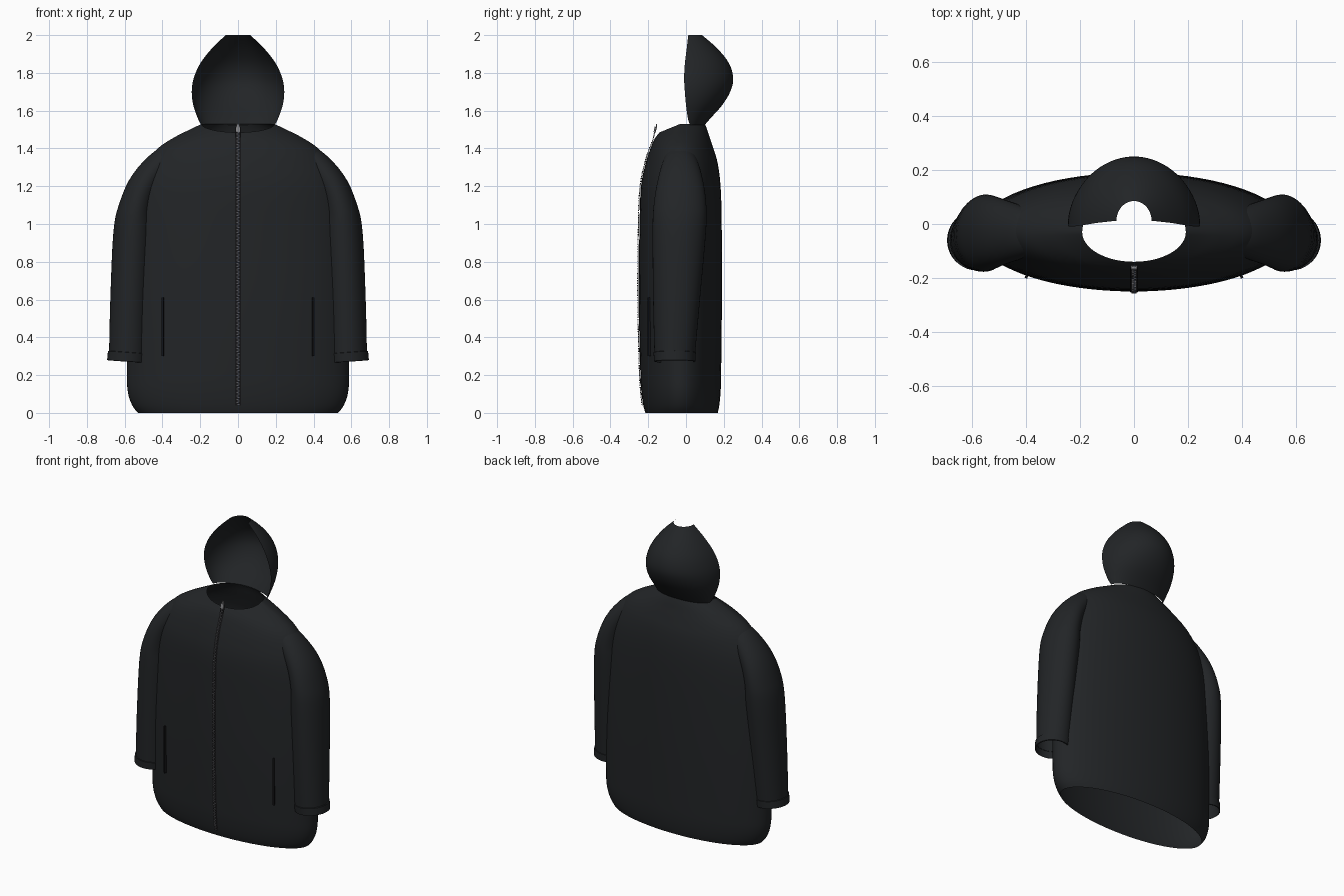
import bpy, bmesh
from math import sin, cos, pi, radians, sqrt
from mathutils import Vector, Matrix

if "Cube" in bpy.data.objects:
    bpy.data.objects.remove(bpy.data.objects["Cube"])


def material(name, c):
    m = bpy.data.materials.new(name)
    m.diffuse_color = (*c, 1)
    m.use_nodes = True
    m.node_tree.nodes["Principled BSDF"].inputs["Base Color"].default_value = m.diffuse_color
    return m


FABRIC = material("dark_fabric", (0.016, 0.018, 0.020))
TRIM = material("black_trim", (0.008, 0.008, 0.009))
METAL = material("zip_metal", (0.10, 0.10, 0.11))


def finish(name, bm, mat, angle=40):
    me = bpy.data.meshes.new(name)
    bm.to_mesh(me)
    bm.free()
    ob = bpy.data.objects.new(name, me)
    bpy.context.collection.objects.link(ob)
    me.materials.append(mat)
    bpy.ops.object.select_all(action='DESELECT')
    ob.select_set(True)
    bpy.context.view_layer.objects.active = ob
    bpy.ops.object.shade_smooth_by_angle(angle=radians(angle))
    return ob


def spline(rows, n=4):
    """Catmull-Rom refinement of a list of parameter rows."""
    out = []
    for i in range(len(rows) - 1):
        p = [rows[max(0, min(len(rows) - 1, i + k))] for k in (-1, 0, 1, 2)]
        for s in range(n):
            t = s / n
            out.append([0.5 * (2*b + (c - a)*t + (2*a - 5*b + 4*c - d)*t*t
                               + (3*b - a - 3*c + d)*t**3) for a, b, c, d in zip(*p)])
    return out + [list(rows[-1])]


def loft(name, rings, mat, closed=True):
    bm = bmesh.new()
    vs = [[bm.verts.new(p) for p in r] for r in rings]
    m = len(vs[0])
    for a, b in zip(vs, vs[1:]):
        for j in range(m if closed else m - 1):
            k = (j + 1) % m
            bm.faces.new((a[j], a[k], b[k], b[j]))
    return finish(name, bm, mat)


# Body: rows of z, half width, front y, back y, drop of the front edge
BODY = spline([(0, .53, -.215, .168, 0), (.04, .56, -.226, .176, 0),
               (.11, .583, -.236, .183, 0), (.22, .588, -.242, .186, 0),
               (.6, .586, -.25, .19, 0), (1.0, .565, -.246, .189, 0),
               (1.2, .535, -.238, .183, 0), (1.32, .485, -.214, .168, 0),
               (1.40, .425, -.19, .145, .005), (1.46, .335, -.172, .125, .02),
               (1.5, .255, -.155, .112, .033), (1.53, .192, -.14, .1, .045)])


def body_ring(r, n=72):
    z, w, f, b, drop = r
    c = -.03
    pts = []
    for i in range(n):
        a = 2 * pi * i / n
        s = sin(a)
        pts.append((w * cos(a), c + s * ((b - c) if s > 0 else (c - f)),
                    z - drop * max(0, -s)))
    return pts


loft("coat_body", [body_ring(r) for r in BODY], FABRIC)

# Hood: open half shell with a small opening at the crown
# rows of z, half width, front edge y, back y
HOOD = spline([(1.525, .195, .02, .1), (1.56, .213, .01, .13), (1.63, .237, .0, .192),
               (1.70, .245, -.006, .234), (1.77, .235, -.01, .25),
               (1.85, .2, -.006, .228), (1.93, .138, .004, .165), (2.0, .065, .012, .085)])
loft("hood", [[(w * cos(pi*i/40), f + (b - f) * sin(pi*i/40), z) for i in range(41)]
              for z, w, f, b in HOOD], FABRIC, closed=False)

# Sleeves: rows of centre x, centre z, half width, tilt, centre y, half depth
SLEEVE = spline([(.583, .30, .1, 2, -.06, .107), (.573, .6, .103, 2, -.05, .124),
                 (.556, .95, .104, 4, -.036, .141), (.54, 1.09, .09, 14, -.032, .14),
                 (.49, 1.22, .08, 32, -.03, .122), (.395, 1.335, .068, 48, -.03, .09),
                 (.3, 1.39, .05, 60, -.03, .06)])
CUFF = [(.583, .322, .1, 4, -.06, .106), (.584, .32, .105, 4, -.06, .112),
        (.588, .273, .105, 4, -.06, .109), (.588, .271, .099, 4, -.06, .104),
        (.584, .315, .096, 4, -.06, .102)]


def sleeve_ring(r, side, n=40):
    x, z, w, tilt, y, d = r
    t = radians(tilt)
    return [(side * (x + w * cos(a) * cos(t)), y + d * sin(a), z + w * cos(a) * sin(t))
            for a in (2 * pi * i / n * side for i in range(n))]


for side, label in ((-1, "left"), (1, "right")):
    loft("sleeve_" + label, [sleeve_ring(r, side) for r in SLEEVE], FABRIC)
    loft("cuff_" + label, [sleeve_ring(r, side) for r in CUFF], FABRIC)


def box(bm, loc, size, rx=0, rz=0):
    bmesh.ops.create_cube(bm, size=1, matrix=Matrix.Translation(loc)
                          @ Matrix.Rotation(rz, 4, 'Z') @ Matrix.Rotation(rx, 4, 'X')
                          @ Matrix.Diagonal((*size, 1)))


# Pocket welts following the front surface
for side, label in ((-1, "left"), (1, "right")):
    bm = bmesh.new()
    y = -.03 - .218 * sqrt(1 - (.397 / .587) ** 2)
    box(bm, (side * .397, y, .455), (.01, .022, .31), rz=side * .33)
    finish("pocket_welt_" + label, bm, TRIM)

# Zip: tape, alternating teeth and slider, standing free near the collar
ZIP = [Vector((0, y, z)) for y, z in spline(
    [(-.23, .04), (-.243, .2), (-.252, .6), (-.249, 1.0), (-.24, 1.2),
     (-.208, 1.35), (-.172, 1.45), (-.16, 1.51)], 12)]
loft("zip_tape", [[(-.015, p.y, p.z), (-.008, p.y - .002, p.z), (.008, p.y - .002, p.z),
                   (.015, p.y, p.z)] for p in ZIP], TRIM, closed=False)


def zip_y(z):
    for p, q in zip(ZIP, ZIP[1:]):
        if p.z <= z <= q.z:
            return p.y + (q.y - p.y) * (z - p.z) / (q.z - p.z)
    return ZIP[-1].y


bm = bmesh.new()
for i in range(162):
    z = .045 + i * .009
    box(bm, ((-1) ** i * .003, zip_y(z) - .003, z), (.011, .006, .005))
finish("zip_teeth", bm, METAL)

bm = bmesh.new()
box(bm, (0, -.163, 1.5), (.022, .012, .03), rx=-.2)
box(bm, (0, -.157, 1.518), (.014, .006, .024))
finish("zip_slider", bm, material("slider_metal", (.22, .22, .23)))
